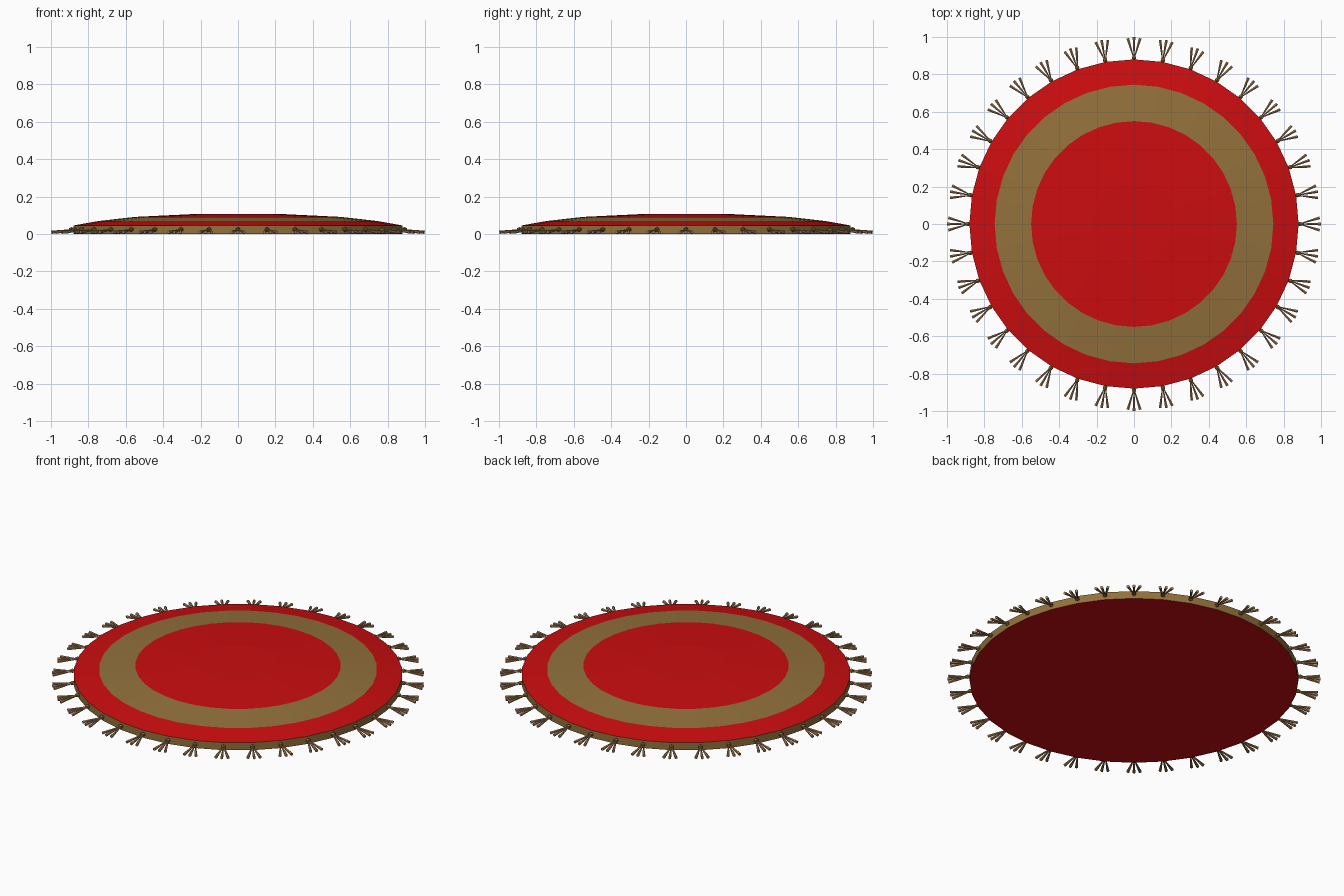
import bpy, bmesh, math
from mathutils import Vector, Matrix

if "Cube" in bpy.data.objects:
    bpy.data.objects.remove(bpy.data.objects["Cube"])

N = 36  # sides of the rug, one tassel per corner


def material(name, rgb):
    m = bpy.data.materials.new(name)
    m.diffuse_color = (*rgb, 1)
    m.use_nodes = True
    m.node_tree.nodes["Principled BSDF"].inputs["Base Color"].default_value = m.diffuse_color
    return m


red = material("red", (0.60, 0.004, 0.005))
gold = material("dull gold", (0.29, 0.165, 0.045))
tan = material("tan thread", (0.42, 0.23, 0.105))


def finish(bm, name, mats):
    me = bpy.data.meshes.new(name)
    bmesh.ops.recalc_face_normals(bm, faces=bm.faces[:])
    bm.to_mesh(me)
    bm.free()
    for m in mats:
        me.materials.append(m)
    ob = bpy.data.objects.new(name, me)
    bpy.context.collection.objects.link(ob)
    return ob


# Rug body: lathed low dome with gold rim and gold ring
profile = [(0.88, 0.0), (0.88, 0.045), (0.745, 0.069), (0.55, 0.091), (0.22, 0.107)]
band_colour = [1, 0, 1, 0]
bm = bmesh.new()
rings = [[bm.verts.new((r * math.cos(math.tau * i / N), r * math.sin(math.tau * i / N), z))
          for i in range(N)] for r, z in profile]
for k, colour in enumerate(band_colour):
    for i in range(N):
        j = (i + 1) % N
        f = bm.faces.new((rings[k][i], rings[k][j], rings[k + 1][j], rings[k + 1][i]))
        f.material_index = colour
bm.faces.new(rings[0][::-1])
bm.faces.new(rings[-1])
finish(bm, "rug_body", [red, gold])


# Tassels: a knot at the rim and three flared strands
def strand(bm, a, b, r1, r2):
    d = b - a
    mat = Matrix.Translation((a + b) / 2) @ d.to_track_quat('Z', 'Y').to_matrix().to_4x4()
    bmesh.ops.create_cone(bm, cap_ends=True, segments=6, radius1=r1, radius2=r2,
                          depth=d.length, matrix=mat)


knots, strands = bmesh.new(), bmesh.new()
for i in range(N):
    turn = Matrix.Rotation(math.tau * i / N, 4, 'Z')
    shape = turn @ Matrix.Translation((0.889, 0, 0.024)) @ Matrix.Diagonal((1.3, 1, 1, 1))
    bmesh.ops.create_icosphere(knots, subdivisions=1, radius=0.013, matrix=shape)
    for side in (-1, 0, 1):
        a = turn @ Vector((0.893, 0.003 * side, 0.022))
        b = turn @ Vector((0.998 - 0.006 * abs(side), 0.033 * side, 0.009))
        strand(strands, a, b, 0.003, 0.0085)
finish(knots, "tassel_knots", [gold])
finish(strands, "tassel_strands", [tan])
